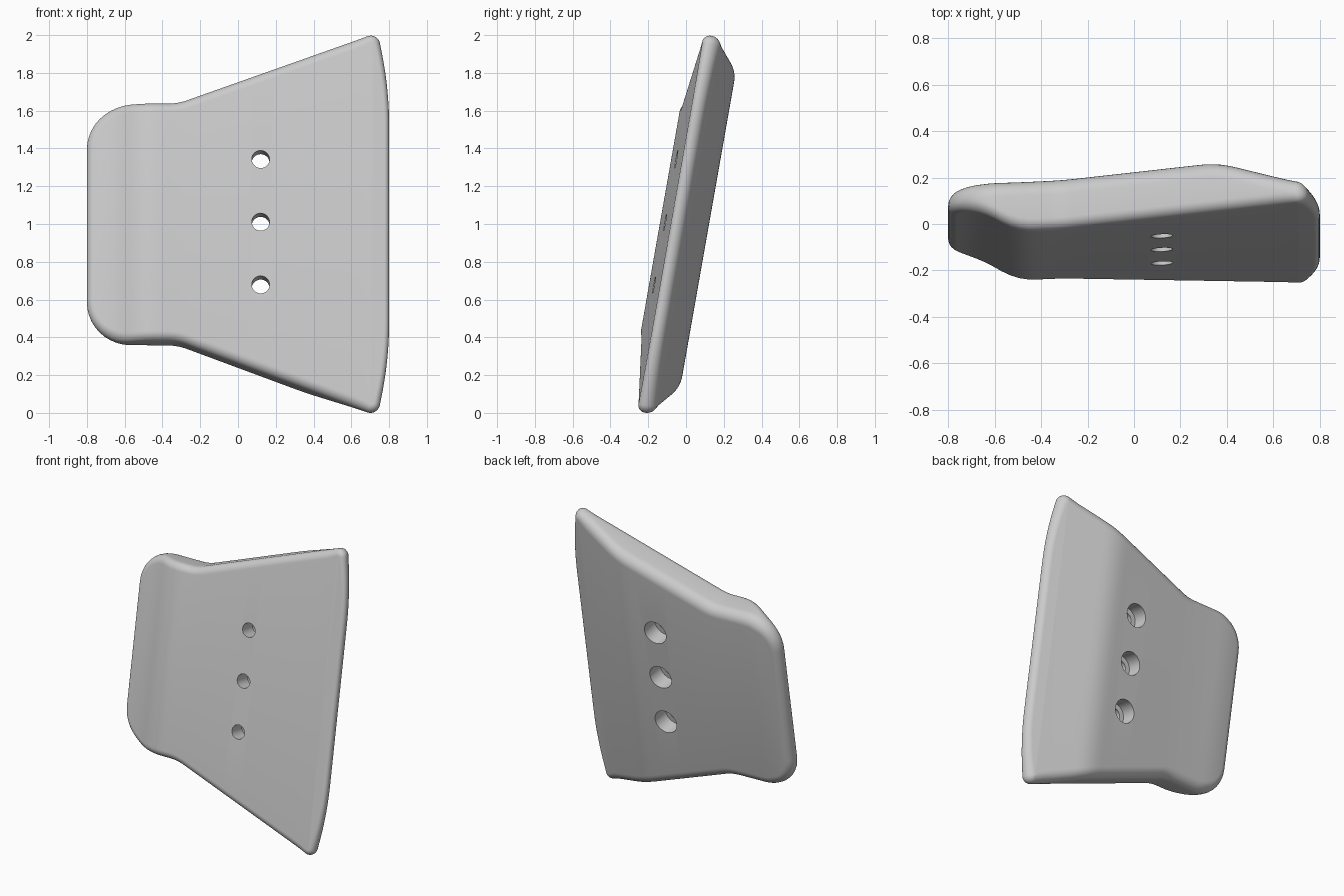
import bpy, bmesh, math
from mathutils import Vector, Matrix

if "Cube" in bpy.data.objects:
    bpy.data.objects.remove(bpy.data.objects["Cube"])

TILT = math.radians(10)

# Upper half of the plan outline: x, height, corner radius
CORNERS = [(-0.8, 0.0, 0), (-0.8, 0.64, 0.23), (-0.32, 0.64, 0.3),
           (0.74, 1.03, 0.05), (0.8, 0.72, 2.0), (0.8, 0.0, 0)]
# Depth of the front and back surfaces across the width
FRONT = [(-1.0, -0.02), (-0.8, -0.03), (-0.66, -0.05), (-0.5, -0.142), (1.0, -0.07)]
BACK = [(-1.0, 0.04), (-0.8, 0.06), (-0.68, 0.075), (-0.5, 0.08), (0.36, 0.122), (1.0, -0.078)]


def lerp_profile(points, u):
    for (a, wa), (b, wb) in zip(points, points[1:]):
        if u <= b:
            return wa + (wb - wa) * (u - a) / (b - a)
    return points[-1][1]


def depth(points, u, soft=0.07, n=14):
    """Profile depth with its corners softened by averaging."""
    return sum(lerp_profile(points, u + soft * (2 * i / n - 1)) for i in range(n + 1)) / (n + 1)


def rounded_outline(corners, steps=10, gap=0.04):
    """Fillet every inner corner, then split long straight runs."""
    pts = []
    for prev, cur, nxt in zip(corners, corners[1:], corners[2:]):
        p = Vector(cur[:2])
        a = (Vector(prev[:2]) - p).normalized()
        b = (Vector(nxt[:2]) - p).normalized()
        half = a.angle(b) / 2
        centre = p + (a + b).normalized() * cur[2] / math.sin(half)
        reach = cur[2] / math.tan(half)
        start, end = p + a * reach - centre, p + b * reach - centre
        turn = start.angle_signed(end)
        for i in range(steps + 1):
            pts.append(centre + Matrix.Rotation(-turn * i / steps, 2) @ start)
    out = [pts[0]]
    for q in pts[1:]:
        last = out[-1].copy()
        n = max(1, math.ceil((q - last).length / gap))
        out += [last.lerp(q, i / n) for i in range(1, n + 1)]
    return out


def finish(bm, name):
    bmesh.ops.recalc_face_normals(bm, faces=bm.faces)
    mesh = bpy.data.meshes.new(name)
    bm.to_mesh(mesh)
    bm.free()
    obj = bpy.data.objects.new(name, mesh)
    bpy.context.collection.objects.link(obj)
    return obj


def build_plate():
    """Stack of inset outline rings: front cap, front round, wall, back round, back cap."""
    top = rounded_outline(CORNERS)
    normals = []
    for i in range(len(top)):
        if i in (0, len(top) - 1):
            normals.append(Vector((-1 if i == 0 else 1, 0)))
        else:
            t = (top[i + 1] - top[i]).normalized() + (top[i] - top[i - 1]).normalized()
            normals.append(Vector((-t.y, t.x)).normalized())
    bm = bmesh.new()
    rings = []
    steps = 8
    arcs = [(FRONT, 1, i / steps) for i in range(steps, -1, -1)]
    arcs += [(BACK, -1, i / steps) for i in range(steps + 1)]
    for surface, sign, k in arcs:
        ang = k * math.pi / 2
        ring = []
        for p, n in zip(top, normals):
            thick = depth(BACK, p.x) - depth(FRONT, p.x)
            r = min(0.05, 0.4 * thick) if sign > 0 else min(0.07, 0.55 * thick)
            q = p - n * r * (1 - math.cos(ang))
            ring.append((q.x, depth(surface, q.x) + sign * r * (1 - math.sin(ang)), q.y))
        ring += [(x, w, -v) for x, w, v in reversed(ring)]
        rings.append([bm.verts.new(c) for c in ring])
    count = len(rings[0])
    for a, b in zip(rings, rings[1:]):
        for i in range(count):
            j = (i + 1) % count
            bm.faces.new((a[i], a[j], b[j], b[i]))
    for ring in (rings[0], rings[-1]):
        for i in range(count // 2 - 1):
            bm.faces.new((ring[i], ring[i + 1], ring[count - 2 - i], ring[count - 1 - i]))
    return finish(bm, "tilted_plate")


def build_hole_cutter(sides=40):
    """Three stepped plugs: narrow bore in front, wide counterbore behind."""
    bm = bmesh.new()
    steps = [(0.047, -0.4), (0.047, 0.0), (0.08, 0.0), (0.08, 0.4)]
    for v in (-0.337, 0, 0.337):
        loops = []
        for r, w in steps:
            angles = [2 * math.pi * i / sides for i in range(sides)]
            loops.append([bm.verts.new((0.12 + r * math.cos(a), w, v + r * math.sin(a))) for a in angles])
        for a, b in zip(loops, loops[1:]):
            for i in range(sides):
                j = (i + 1) % sides
                bm.faces.new((a[i], a[j], b[j], b[i]))
        bm.faces.new(loops[0])
        bm.faces.new(loops[-1])
    return finish(bm, "hole_cutter")


# Plate with the three bolt holes cut through
plate = build_plate()
cutter = build_hole_cutter()
cutter.hide_render = True
cut = plate.modifiers.new("bolt_holes", "BOOLEAN")
cut.operation = "DIFFERENCE"
cut.solver = "EXACT"
cut.object = cutter
bpy.context.view_layer.update()
bpy.ops.object.select_all(action="DESELECT")
plate.select_set(True)
bpy.context.view_layer.objects.active = plate
bpy.ops.object.modifier_apply(modifier=cut.name)
bpy.data.objects.remove(cutter)

# Lean the plate back and stand it on the floor
plate.data.transform(Matrix.Rotation(-TILT, 4, "X"))
low = min(v.co.z for v in plate.data.vertices)
plate.data.transform(Matrix.Translation((0, 0, -low)))
bpy.ops.object.shade_smooth_by_angle(angle=math.radians(30))

# Plain grey
grey = bpy.data.materials.new("light_grey")
grey.use_nodes = True
colour = (0.6, 0.6, 0.6, 1)
grey.diffuse_color = colour
grey.node_tree.nodes["Principled BSDF"].inputs["Base Color"].default_value = colour
plate.data.materials.clear()
plate.data.materials.append(grey)
